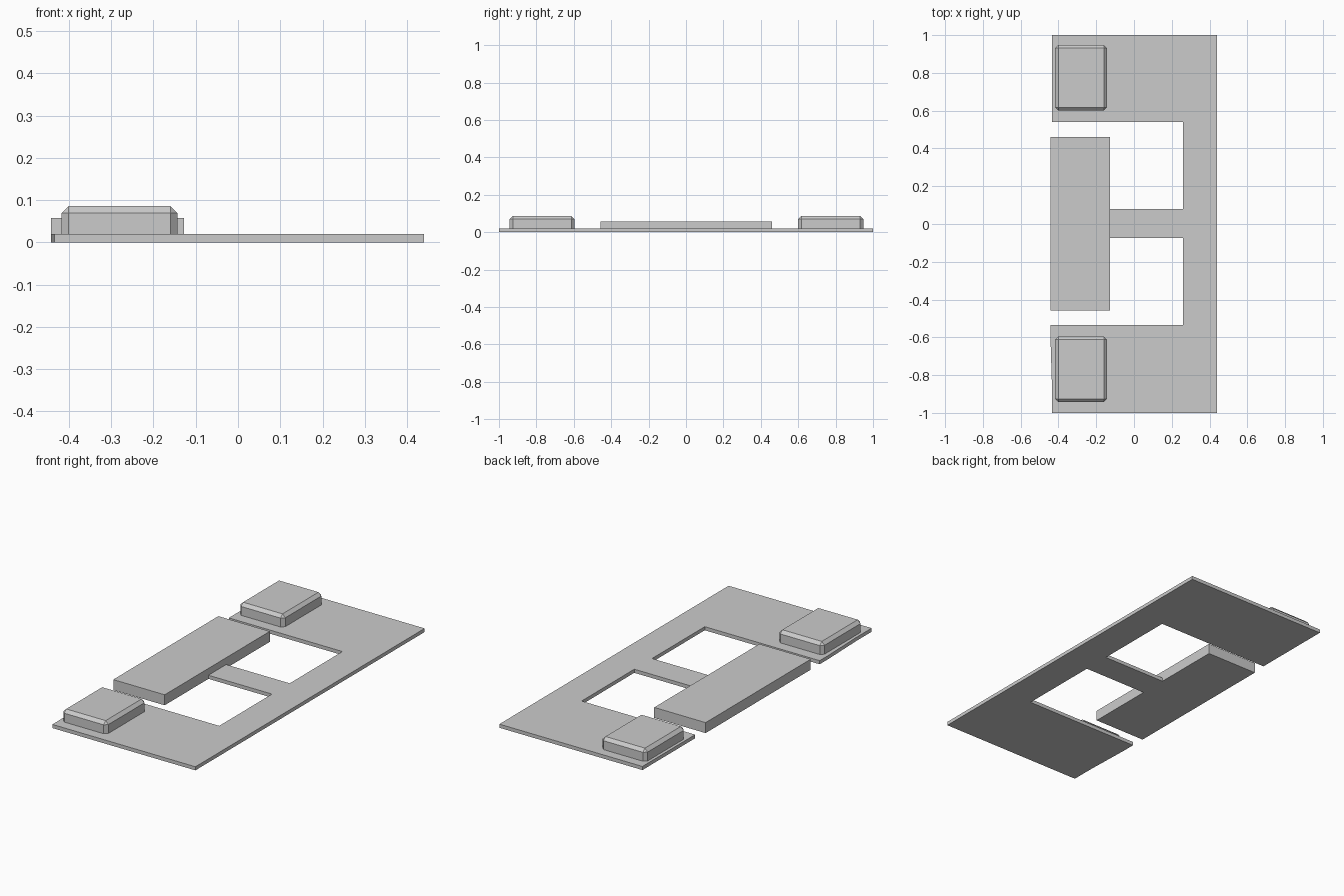
import bpy
import bmesh

if "Cube" in bpy.data.objects:
    bpy.data.objects.remove(bpy.data.objects["Cube"], do_unlink=True)

# Single grey material
grey = bpy.data.materials.new("plain_grey")
grey.use_nodes = True
colour = (0.6, 0.6, 0.6, 1)
grey.diffuse_color = colour
grey.node_tree.nodes["Principled BSDF"].inputs["Base Color"].default_value = colour


def prism(name, outline, bottom, top, bevel=0):
    """Extrude a flat outline upwards, optionally chamfering all but the base edges."""
    bm = bmesh.new()
    face = bm.faces.new([bm.verts.new((x, y, bottom)) for x, y in outline])
    grown = bmesh.ops.extrude_face_region(bm, geom=[face])["geom"]
    for v in grown:
        if isinstance(v, bmesh.types.BMVert):
            v.co.z = top
    bmesh.ops.recalc_face_normals(bm, faces=bm.faces)
    if bevel:
        edges = [e for e in bm.edges if max(v.co.z for v in e.verts) > bottom + 0.001]
        bmesh.ops.bevel(bm, geom=edges, offset=bevel, segments=1,
                        profile=0.5, affect='EDGES')
    mesh = bpy.data.meshes.new(name)
    bm.to_mesh(mesh)
    bm.free()
    mesh.materials.append(grey)
    obj = bpy.data.objects.new(name, mesh)
    bpy.context.collection.objects.link(obj)
    return obj


def rect(x0, x1, y0, y1):
    return [(x0, y0), (x1, y0), (x1, y1), (x0, y1)]


PLATE_TOP = 0.02
BLOCK_EDGE = -0.128

# Thin E-shaped base plate: two arms, a spine and a centre bridge
prism("base_plate", [
    (0.44, -1), (0.44, 1), (-0.434, 1), (-0.434, 0.54),
    (0.26, 0.54), (0.26, 0.08), (BLOCK_EDGE, 0.08), (BLOCK_EDGE, -0.075),
    (0.26, -0.075), (0.26, -0.535), (-0.442, -0.535), (-0.442, -0.61),
    (-0.434, -0.87), (-0.434, -1)], 0, PLATE_TOP)

# Long block at the end of the bridge
prism("centre_block", rect(-0.442, BLOCK_EDGE, -0.457, 0.46), 0, 0.058)

# Chamfered pads on the arms
for name, y0, y1 in (("front_pad", -0.943, -0.595), ("back_pad", 0.6, 0.948)):
    prism(name, rect(-0.418, -0.143, y0, y1), PLATE_TOP, 0.086, bevel=0.017)
